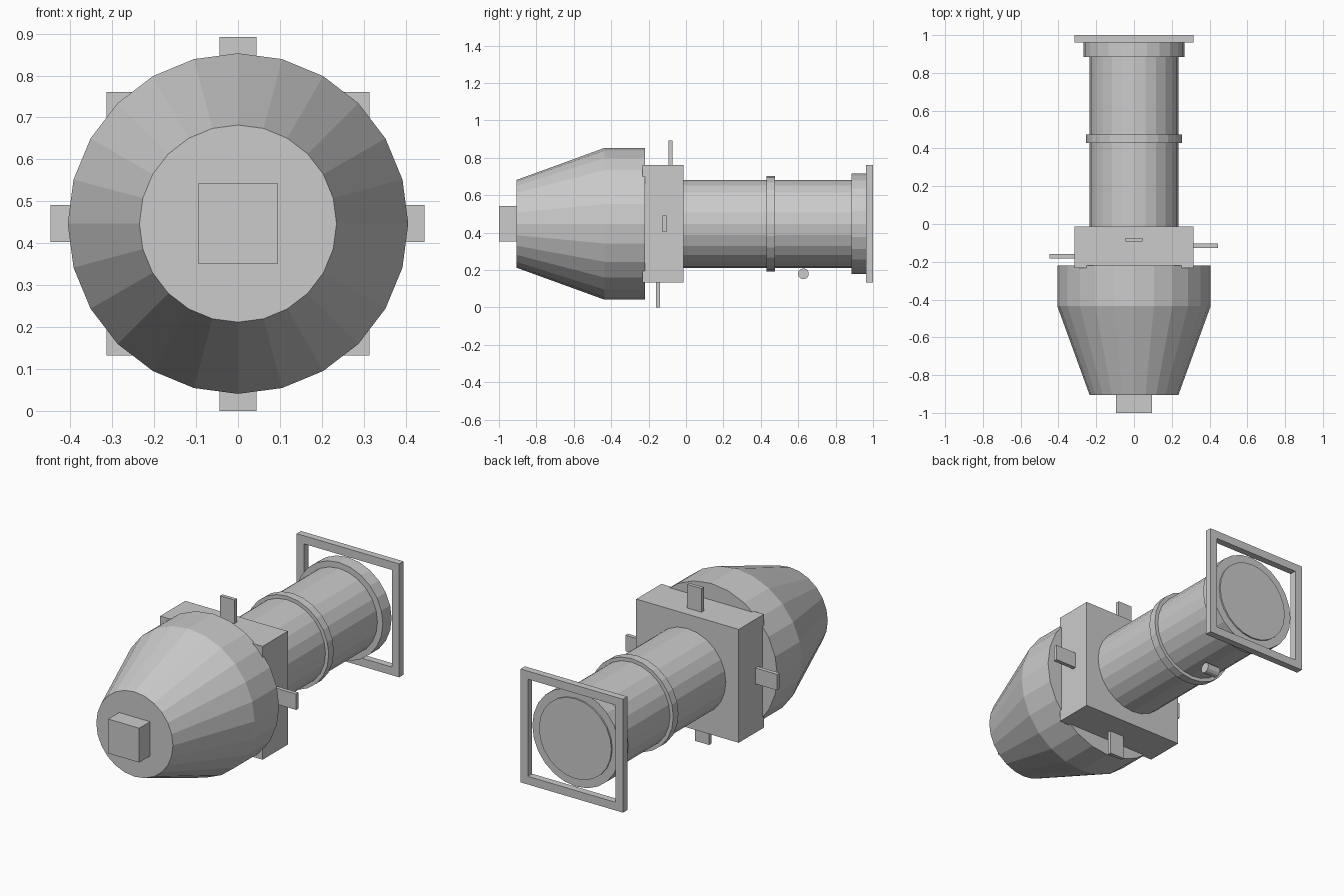
import bpy
import bmesh
from math import pi
from mathutils import Matrix, Vector

cube = bpy.data.objects.get("Cube")
if cube:
    bpy.data.objects.remove(cube, do_unlink=True)

MID = 0.447     # height of the long axis
HALF = 0.314    # half width of the square housing and rear frame

grey = bpy.data.materials.new("plain_grey")
grey.use_nodes = True
GREY = (0.6, 0.6, 0.6, 1)
grey.diffuse_color = GREY
grey.node_tree.nodes["Principled BSDF"].inputs["Base Color"].default_value = GREY


def finish(name, bm):
    bmesh.ops.recalc_face_normals(bm, faces=bm.faces)
    mesh = bpy.data.meshes.new(name)
    bm.to_mesh(mesh)
    bm.free()
    mesh.materials.append(grey)
    obj = bpy.data.objects.new(name, mesh)
    bpy.context.collection.objects.link(obj)
    return obj


def box(name, x, y, z):
    """Box from (min, max) pairs."""
    low, high = Vector((x[0], y[0], z[0])), Vector((x[1], y[1], z[1]))
    bm = bmesh.new()
    bmesh.ops.create_cube(bm, size=1)
    bmesh.ops.scale(bm, vec=high - low, verts=bm.verts)
    bmesh.ops.translate(bm, vec=(low + high) / 2, verts=bm.verts)
    return finish(name, bm)


def lathe(name, profile, sides=24):
    """Closed solid turned about the long axis from (y, radius) points."""
    bm = bmesh.new()
    points = [(profile[0][0], 0)] + profile + [(profile[-1][0], 0)]
    verts = [bm.verts.new((0, y, r)) for y, r in points]
    edges = [bm.edges.new(pair) for pair in zip(verts, verts[1:])]
    bmesh.ops.spin(bm, geom=verts + edges, cent=(0, 0, 0), axis=(0, 1, 0),
                   angle=2 * pi, steps=sides, use_merge=True)
    bmesh.ops.remove_doubles(bm, verts=bm.verts, dist=0.0001)
    bmesh.ops.dissolve_limit(bm, angle_limit=0.01, verts=bm.verts, edges=bm.edges)
    bmesh.ops.translate(bm, vec=(0, 0, MID), verts=bm.verts)
    return finish(name, bm)


# Front section: tapered capsule with a square docking block
lathe("capsule", [(-0.905, 0.235), (-0.435, 0.406), (-0.22, 0.406)])
box("docking_block", (-0.095, 0.095), (-1, -0.9), (MID - 0.095, MID + 0.095))

# Square housing behind the capsule
box("housing", (-HALF, HALF), (-0.233, -0.013), (MID - HALF, MID + HALF))

# Long tube with its ring and end collar
lathe("tube", [(-0.02, 0.235), (0.89, 0.235)])
lathe("tube_ring", [(0.43, 0.255), (0.475, 0.255)])
lathe("end_collar", [(0.885, 0.268), (0.962, 0.268)])
lathe("end_cap", [(0.95, 0.222), (0.97, 0.222)])

# Thin tabs on the four sides of the housing
tab = (-0.044, 0.044)
tab_z = (MID - 0.044, MID + 0.044)
box("top_tab", tab, (-0.093, -0.073), (MID + 0.3, 0.892))
box("bottom_tab", tab, (-0.16, -0.14), (0, MID - 0.3))
box("left_tab", (0.3, 0.445), (-0.126, -0.104), tab_z)
box("right_tab", (-0.447, -0.3), (-0.182, -0.16), tab_z)

# Open square frame at the rear, made of four bars
inner = HALF - 0.045
for side, sign in (("left", 1), ("right", -1)):
    box(f"frame_{side}_bar", sorted((sign * inner, sign * HALF)),
        (0.962, 1), (MID - HALF, MID + HALF))
for side, sign in (("top", 1), ("bottom", -1)):
    box(f"frame_{side}_bar", (-inner, inner), (0.962, 1),
        sorted((MID + sign * inner, MID + sign * HALF)))

# Small cross pin under the tube
bm = bmesh.new()
bmesh.ops.create_cone(bm, cap_ends=True, segments=12, radius1=0.029,
                      radius2=0.029, depth=0.08)
bmesh.ops.transform(bm, verts=bm.verts, matrix=Matrix.Translation((0, 0.628, 0.18))
                    @ Matrix.Rotation(pi / 2, 4, "Y"))
finish("under_pin", bm)
